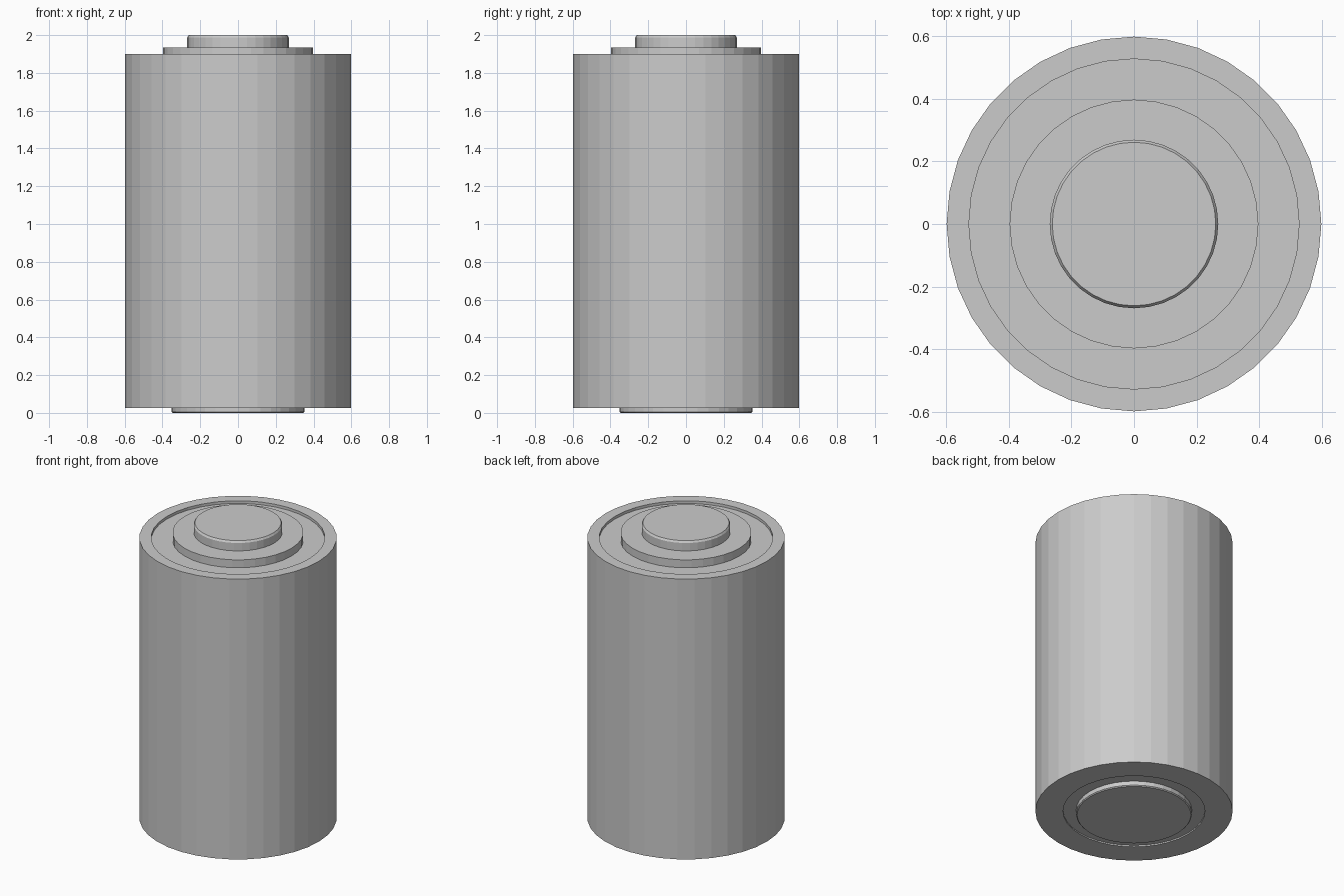
import bpy, bmesh
from math import cos, sin, tau

if "Cube" in bpy.data.objects:
    bpy.data.objects.remove(bpy.data.objects["Cube"])

SIDES = 36


def lathe(name, profile):
    """Spin a closed-off (radius, z) profile, listed from bottom to top, around z."""
    bm = bmesh.new()
    rings = []
    for r, z in profile:
        rings.append([bm.verts.new((r * cos(tau * i / SIDES), r * sin(tau * i / SIDES), z))
                      for i in range(SIDES)])
    for a, b in zip(rings, rings[1:]):
        for i in range(SIDES):
            j = (i + 1) % SIDES
            bm.faces.new((a[i], a[j], b[j], b[i]))
    # end discs
    bm.faces.new(rings[0][::-1])
    bm.faces.new(rings[-1])
    bmesh.ops.recalc_face_normals(bm, faces=bm.faces)
    mesh = bpy.data.meshes.new(name)
    bm.to_mesh(mesh)
    bm.free()
    obj = bpy.data.objects.new(name, mesh)
    bpy.context.collection.objects.link(obj)
    return obj


# One continuous shell: bottom contact, shallow bottom recess, casing,
# top rim and recess, stepped collar and bevelled top terminal
lathe("battery_cell", [
    (0.345, 0.0), (0.351, 0.006), (0.351, 0.034),
    (0.43, 0.034), (0.43, 0.025),
    (0.598, 0.025), (0.598, 1.90),
    (0.527, 1.90), (0.527, 1.882),
    (0.397, 1.882), (0.397, 1.935),
    (0.269, 1.935), (0.269, 1.988), (0.261, 2.0),
])
